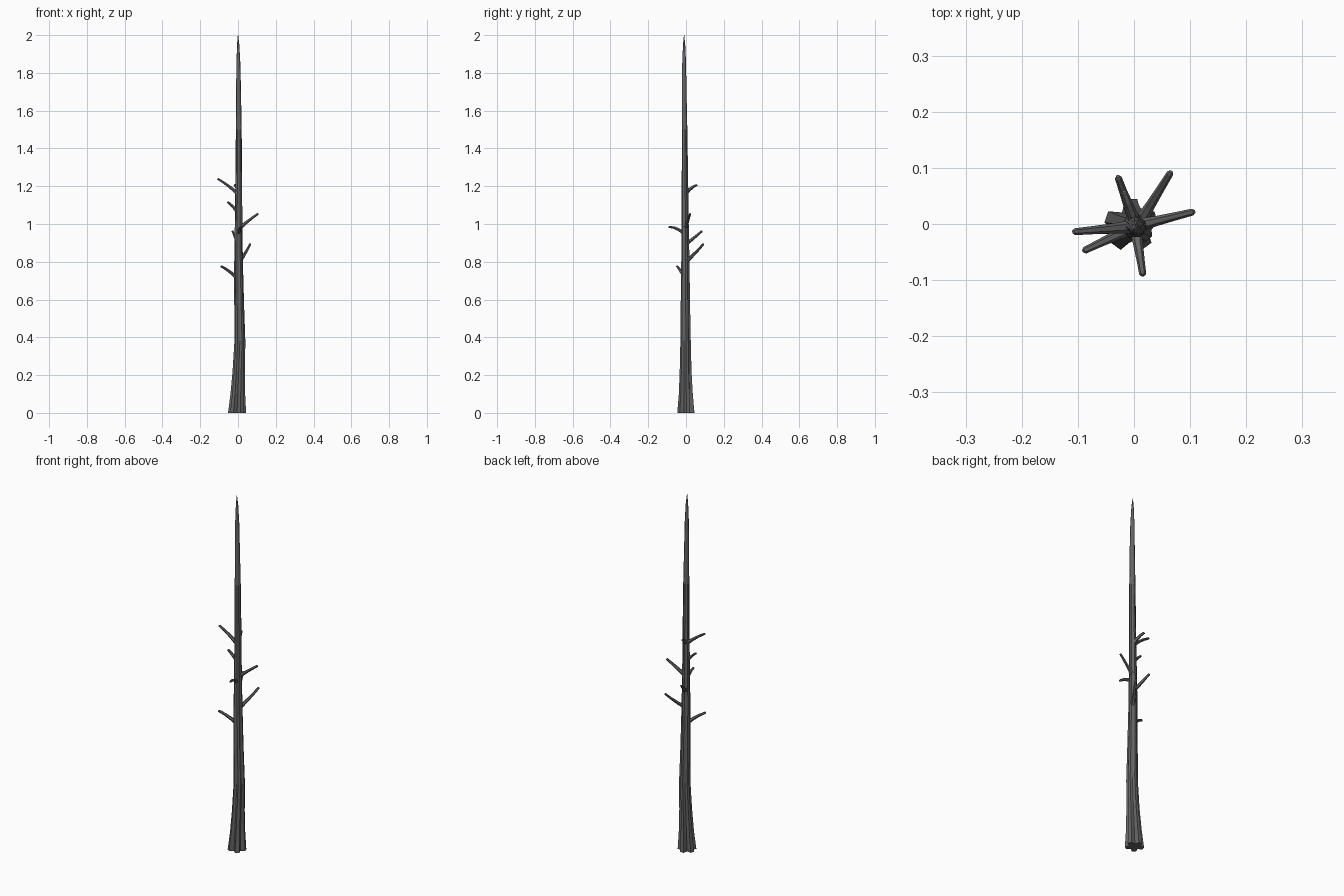
import bpy, bmesh, math
from mathutils import Vector

bark = bpy.data.materials.new("dark grey bark")
bark.diffuse_color = (0.13, 0.13, 0.13, 1)


def loft(name, rings):
    """Join equal-sized rings of points into a closed, flat-shaded tube."""
    bm = bmesh.new()
    loops = [[bm.verts.new(p) for p in ring] for ring in rings]
    n = len(loops[0])
    for a, b in zip(loops, loops[1:]):
        for i in range(n):
            j = (i + 1) % n
            bm.faces.new((a[i], a[j], b[j], b[i]))
    bm.faces.new(loops[0][::-1])
    bm.faces.new(loops[-1])
    bmesh.ops.recalc_face_normals(bm, faces=bm.faces)
    me = bpy.data.meshes.new(name)
    bm.to_mesh(me)
    bm.free()
    me.materials.append(bark)
    ob = bpy.data.objects.new(name, me)
    bpy.context.collection.objects.link(ob)
    return ob


# Trunk: z, centre x, centre y, radius, depth of the five root grooves
levels = [(0.0, -0.005, -0.002, 0.048, 0.42), (0.10, -0.001, -0.002, 0.039, 0.36),
          (0.22, 0.004, -0.003, 0.033, 0.28), (0.38, 0.010, -0.003, 0.029, 0.22),
          (0.58, 0.006, -0.004, 0.026, 0.18), (0.80, 0.003, -0.004, 0.023, 0.15),
          (1.00, 0.003, -0.005, 0.020, 0.12), (1.22, 0.004, -0.006, 0.018, 0.10),
          (1.50, 0.004, -0.008, 0.0155, 0.08), (1.70, 0.003, -0.010, 0.013, 0.06),
          (1.85, 0.002, -0.010, 0.0105, 0.05), (1.95, 0.001, -0.010, 0.006, 0.0),
          (2.0, 0.0, -0.010, 0.001, 0.0)]
angles = [(18 + 72 * k + d, d == 36) for k in range(5) for d in (-13, 13, 36)]
rings = []
for z, cx, cy, r, groove in levels:
    ring = []
    for deg, valley in angles:
        a = math.radians(deg)
        rr = r * (1 - groove) if valley else r
        ring.append((cx + rr * math.cos(a), cy + rr * math.sin(a), z))
    rings.append(ring)
loft("trunk", rings)

# Broken branch stubs: root point, tip point, upward bow of the middle
branches = [((-0.006, -0.005, 1.165), (-0.108, -0.014, 1.240), 0.004),
            ((0.003, 0.002, 1.165), (-0.018, 0.058, 1.207), 0.006),
            ((-0.003, -0.005, 1.065), (-0.055, -0.012, 1.117), 0.003),
            ((0.010, -0.002, 0.980), (0.107, 0.022, 1.055), 0.002),
            ((0.003, -0.008, 0.948), (0.016, -0.092, 0.985), 0.010),
            ((0.001, 0.001, 0.895), (-0.029, 0.085, 0.963), -0.002),
            ((0.011, 0.004, 0.805), (0.066, 0.093, 0.895), -0.004),
            ((-0.006, -0.008, 0.715), (-0.090, -0.048, 0.777), 0.005)]
for k, (p, q, bow) in enumerate(branches, 1):
    p, q = Vector(p), Vector(q)
    d = (q - p).normalized()
    side = d.cross(Vector((0, 0, 1))).normalized()
    up = side.cross(d)
    rings = []
    for t, r in ((0, 0.0115), (0.3, 0.009), (0.65, 0.0073), (0.97, 0.0062), (1.0, 0.004)):
        c = p.lerp(q, t) + Vector((0, 0, bow * math.sin(math.pi * t)))
        rings.append([c + r * (side * math.cos(a) + up * math.sin(a))
                      for a in (math.tau * i / 6 for i in range(6))])
    loft(f"branch_{k}", rings)
